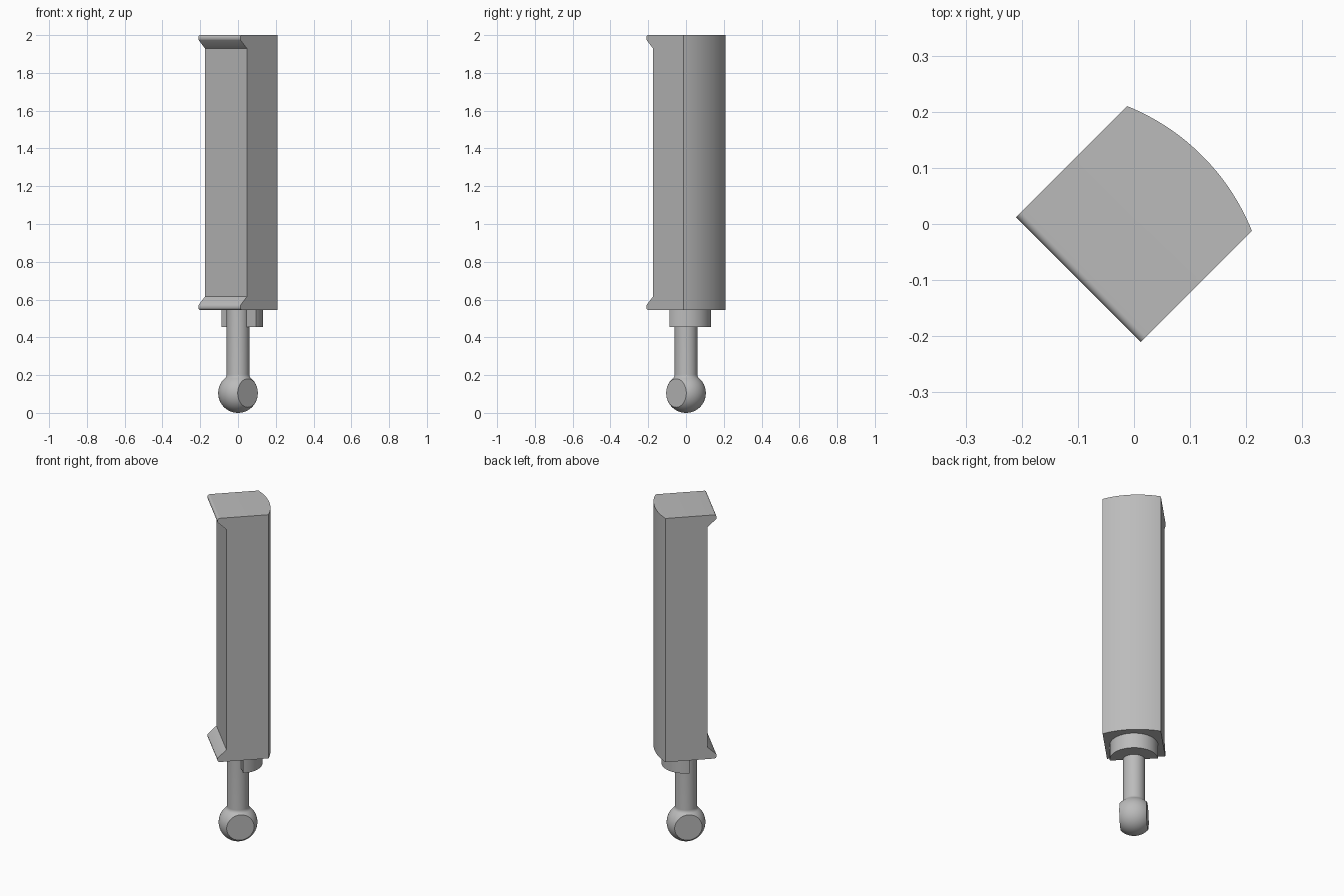
import bpy, bmesh, math
from mathutils import Matrix, Vector

cube = bpy.data.objects.get("Cube")
if cube:
    bpy.data.objects.remove(cube, do_unlink=True)

grey = bpy.data.materials.new("plain grey")
grey.use_nodes = True
colour = (0.5, 0.5, 0.5, 1)
grey.diffuse_color = colour
grey.node_tree.nodes["Principled BSDF"].inputs["Base Color"].default_value = colour

# Parts are modelled square on, then turned so the flat faces sit diagonally
TURN = Matrix.Rotation(math.radians(45), 4, "Z")


def finish(bm, name):
    bmesh.ops.recalc_face_normals(bm, faces=bm.faces)
    bm.transform(TURN)
    mesh = bpy.data.meshes.new(name)
    bm.to_mesh(mesh)
    bm.free()
    obj = bpy.data.objects.new(name, mesh)
    bpy.context.collection.objects.link(obj)
    mesh.materials.append(grey)
    bpy.ops.object.select_all(action="DESELECT")
    obj.select_set(True)
    bpy.context.view_layer.objects.active = obj
    bpy.ops.object.shade_smooth_by_angle(angle=math.radians(30))
    return obj


def loft(bm, rings):
    loops = [[bm.verts.new(p) for p in ring] for ring in rings]
    n = len(loops[0])
    for low, high in zip(loops, loops[1:]):
        for i in range(n):
            j = (i + 1) % n
            bm.faces.new((low[i], low[j], high[j], high[i]))
    bm.faces.new(loops[0][::-1])
    bm.faces.new(loops[-1])


# Block: curved back, flat sides, recessed front between two rounded lips
HALF, BACK, BULGE = 0.157, 0.14, 0.032
BOTTOM, TOP = 0.545, 2.0
radius = (HALF ** 2 + BULGE ** 2) / (2 * BULGE)
centre = BACK + BULGE - radius
sweep = math.asin(HALF / radius)
arc = []
for i in range(33):
    a = sweep * (1 - i / 16)
    arc.append((centre + radius * math.cos(a), -radius * math.sin(a)))

# Lip outline: distance in from the end, and front position
lip = []
for i in range(7):
    a = math.radians(15 * i)
    lip.append((0.013 * (1 - math.sin(a)), -0.127 - 0.013 * math.cos(a)))
lip.reverse()
lip += [(0.022, -0.14), (0.026, -0.138), (0.07, -0.091)]
levels = [(BOTTOM + d, f) for d, f in lip]
levels += [(TOP - d, f) for d, f in reversed(lip)]
bm = bmesh.new()
loft(bm, [[(f, HALF, z), (f, -HALF, z)] + [(x, y, z) for x, y in arc]
          for z, f in levels])
finish(bm, "block")

# Half-round collar under the block
bm = bmesh.new()
half_disc = [(0.005 + 0.127 * math.sin(math.pi * i / 32),
              0.13 * math.cos(math.pi * i / 32)) for i in range(33)]
loft(bm, [[(x, y, z) for x, y in half_disc] for z in (0.455, BOTTOM)])
finish(bm, "half_collar")

# Stem flowing into a ball end, turned as one piece
BALL, STEM, FILLET = 0.105, 0.06, 0.025
neck = math.asin((STEM + FILLET) / (BALL + FILLET))
neck_z = BALL + (BALL + FILLET) * math.cos(neck)
profile = []
for i in range(25):
    a = math.pi + (neck - math.pi) * i / 24
    profile.append((BALL * math.sin(a), BALL + BALL * math.cos(a)))
for i in range(1, 7):
    a = neck * (1 - i / 6) + math.pi / 2 * i / 6
    profile.append((STEM + FILLET - FILLET * math.sin(a),
                    neck_z - FILLET * math.cos(a)))
profile += [(STEM, BOTTOM), (0, BOTTOM)]
bm = bmesh.new()
points = [bm.verts.new((r, 0, z)) for r, z in profile]
edges = [bm.edges.new(pair) for pair in zip(points, points[1:])]
bmesh.ops.spin(bm, geom=points + edges, cent=(0, 0, 0), axis=(0, 0, 1),
               angle=2 * math.pi, steps=48)
bmesh.ops.remove_doubles(bm, verts=bm.verts, dist=0.0001)

# Slice both cheeks of the ball flat
for side in (1, -1):
    cut = bmesh.ops.bisect_plane(
        bm, geom=bm.verts[:] + bm.edges[:] + bm.faces[:], dist=0.00001,
        plane_co=Vector((0, side * 0.073, 0)), plane_no=Vector((0, side, 0)),
        clear_outer=True)
    rim = [e for e in cut["geom_cut"] if isinstance(e, bmesh.types.BMEdge)]
    bmesh.ops.contextual_create(bm, geom=rim)
finish(bm, "stem_and_ball")
